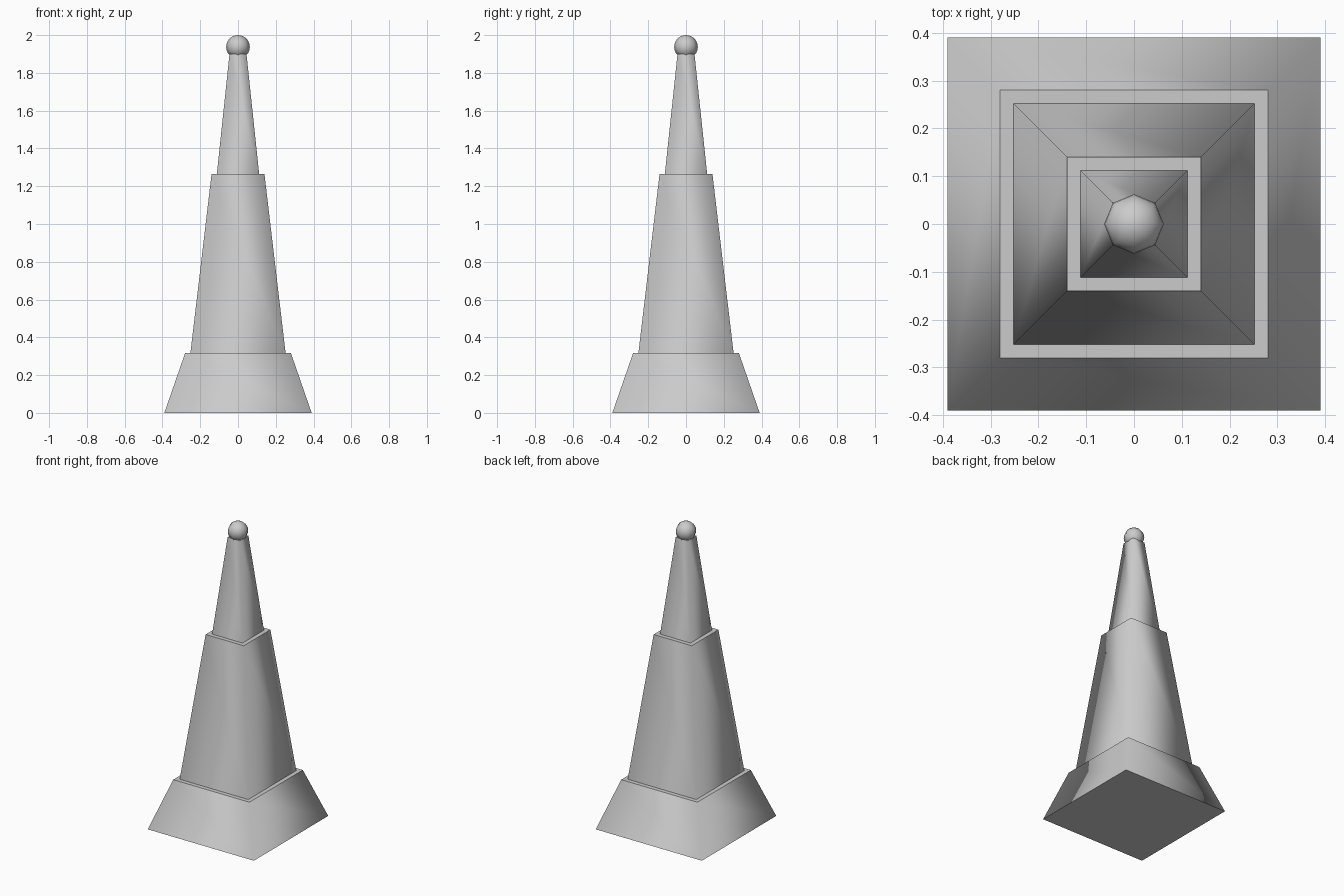
import bpy, bmesh, math
from mathutils import Matrix

if "Cube" in bpy.data.objects:
    bpy.data.objects.remove(bpy.data.objects["Cube"])


def finish(bm, name):
    mesh = bpy.data.meshes.new(name)
    bm.to_mesh(mesh)
    bm.free()
    obj = bpy.data.objects.new(name, mesh)
    bpy.context.collection.objects.link(obj)
    return obj


def square_taper(name, half_low, half_high, z0, z1):
    """Four-sided tapered block: softly shaded sides, crisp flat caps."""
    bm = bmesh.new()
    place = Matrix.Translation((0, 0, (z0 + z1) / 2)) @ Matrix.Rotation(math.pi / 4, 4, 'Z')
    bmesh.ops.create_cone(bm, cap_ends=True, segments=4,
                          radius1=half_low * math.sqrt(2),
                          radius2=half_high * math.sqrt(2),
                          depth=z1 - z0, matrix=place)
    bm.normal_update()
    for f in bm.faces:
        f.smooth = abs(f.normal.z) < 0.9
        if not f.smooth:
            for e in f.edges:
                e.smooth = False
    return finish(bm, name)


# Three stacked stages, each stepping in to leave a narrow ledge
square_taper("base_stage", 0.39, 0.28, 0.0, 0.317)
square_taper("middle_stage", 0.252, 0.14, 0.317, 1.265)
square_taper("spire_stage", 0.112, 0.045, 1.265, 1.9)

# Eight-sided ball finial, sunk slightly into the spire
bm = bmesh.new()
bmesh.ops.create_uvsphere(bm, u_segments=8, v_segments=12, radius=0.0625,
                          matrix=Matrix.Translation((0, 0, 1.9375)))
for f in bm.faces:
    f.smooth = True
finish(bm, "ball_finial")
